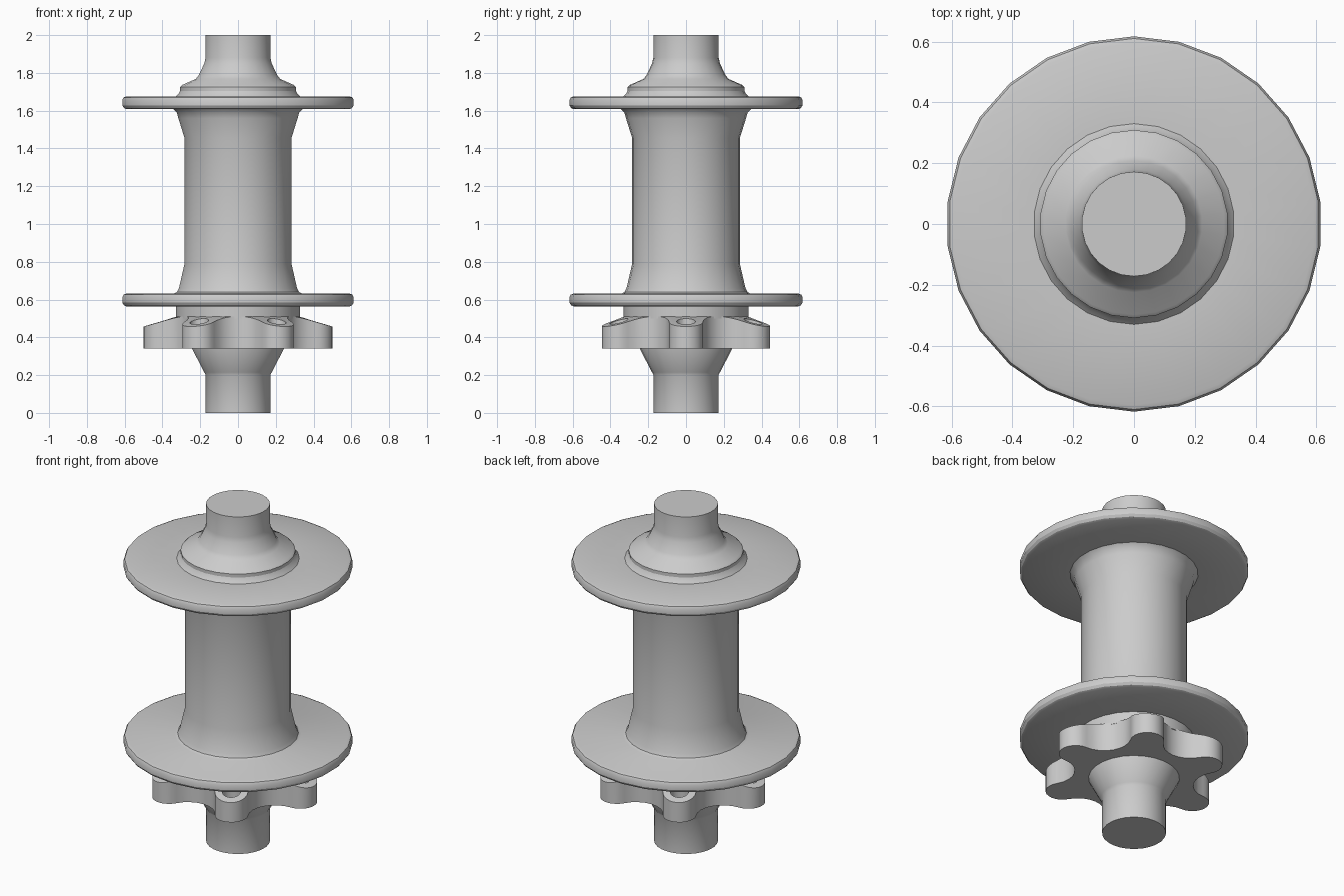
import bpy, bmesh
from math import sin, cos, pi, radians, hypot, atan2

cube = bpy.data.objects.get("Cube")
if cube:
    bpy.data.objects.remove(cube, do_unlink=True)

SIDES = 26

metal = bpy.data.materials.new("plain grey metal")
metal.use_nodes = True
grey = (0.6, 0.6, 0.6, 1)
metal.diffuse_color = grey
metal.node_tree.nodes["Principled BSDF"].inputs["Base Color"].default_value = grey


def finish(name, bm):
    bmesh.ops.recalc_face_normals(bm, faces=bm.faces)
    mesh = bpy.data.meshes.new(name)
    bm.to_mesh(mesh)
    bm.free()
    obj = bpy.data.objects.new(name, mesh)
    bpy.context.collection.objects.link(obj)
    mesh.materials.append(metal)
    return obj


def smooth(obj):
    bpy.ops.object.select_all(action='DESELECT')
    obj.select_set(True)
    bpy.context.view_layer.objects.active = obj
    bpy.ops.object.shade_smooth_by_angle(angle=radians(32))


def stack(name, rings):
    """Bridge equal closed rings of points from bottom to top and cap both ends."""
    bm = bmesh.new()
    loops = [[bm.verts.new(p) for p in ring] for ring in rings]
    n = len(loops[0])
    for low, high in zip(loops, loops[1:]):
        for i in range(n):
            j = (i + 1) % n
            bm.faces.new((low[i], low[j], high[j], high[i]))
    bm.faces.new(loops[0])
    bm.faces.new(loops[-1])
    return finish(name, bm)


def lathe(name, profile):
    angles = [pi / 2 + 2 * pi * i / SIDES for i in range(SIDES)]
    obj = stack(name, [[(r * cos(a), r * sin(a), z) for a in angles] for r, z in profile])
    smooth(obj)
    return obj


def flange(z0, z1):
    """Rounded disc edge, from its underside to its top."""
    return [(0.595, z0), (0.608, z0 + 0.006), (0.617, z0 + 0.02),
            (0.617, z1 - 0.02), (0.610, z1 - 0.006), (0.595, z1)]


# Hub shell: brake boss, two spoke flanges and the flared barrel
lathe("hub_shell",
      [(0.33, 0.50), (0.33, 0.564)] + flange(0.564, 0.632) +
      [(0.34, 0.632), (0.325, 0.640), (0.315, 0.66), (0.285, 0.79),
       (0.285, 1.455), (0.318, 1.56), (0.326, 1.59), (0.345, 1.608)] +
      flange(1.608, 1.676) + [(0.33, 1.676), (0.317, 1.69), (0.309, 1.705)])

# End caps that taper to the axle stubs
lathe("upper_end_cap", [(0.309, 1.70), (0.309, 1.725), (0.298, 1.736), (0.225, 1.768),
                        (0.208, 1.79), (0.180, 1.85), (0.173, 1.88), (0.172, 2.0)])
lathe("lower_end_cap", [(0.172, 0), (0.172, 0.20), (0.180, 0.215), (0.245, 0.34),
                        (0.245, 0.36)])

# Six-lobed brake mount: round lobes joined by tangent scoops
LOBE_AT, LOBE_R, SCOOP_AT, SCOOP_R = 0.41, 0.09, 0.47, 0.145
tangent = atan2(SCOOP_AT * sin(pi / 6), SCOOP_AT * cos(pi / 6) - LOBE_AT)
swing = tangent - pi / 6
outline = []
for k in range(6):
    a = k * pi / 3
    b = a + pi / 6
    for i in range(13):
        t = a - tangent + 2 * tangent * i / 12
        outline.append((LOBE_AT * cos(a) + LOBE_R * cos(t), LOBE_AT * sin(a) + LOBE_R * sin(t)))
    for i in range(1, 8):
        t = b + pi + swing - 2 * swing * i / 8
        outline.append((SCOOP_AT * cos(b) + SCOOP_R * cos(t), SCOOP_AT * sin(b) + SCOOP_R * sin(t)))


def slope(x, y):
    return 0.513 - 0.31 * max(0, hypot(x, y) - 0.32)


mount = stack("brake_mount", [
    [(x, y, 0.34) for x, y in outline],
    [(x, y, slope(x, y)) for x, y in outline],
    [(x * 0.315 / hypot(x, y), y * 0.315 / hypot(x, y), 0.513) for x, y in outline]])

# Blind bolt holes cut into the lobes
bm = bmesh.new()
for k in range(6):
    made = bmesh.ops.create_cone(bm, cap_ends=True, segments=20, radius1=0.05, radius2=0.05, depth=0.2)
    a = k * pi / 3
    bmesh.ops.translate(bm, verts=made["verts"], vec=(LOBE_AT * cos(a), LOBE_AT * sin(a), 0.50))
cutter = finish("bolt_hole_cutter", bm)
cutter.hide_render = True
cut = mount.modifiers.new("bolt holes", 'BOOLEAN')
cut.object = cutter
cut.operation = 'DIFFERENCE'
cut.solver = 'EXACT'
bpy.context.view_layer.objects.active = mount
bpy.ops.object.modifier_apply(modifier=cut.name)
bpy.data.objects.remove(cutter, do_unlink=True)
smooth(mount)
